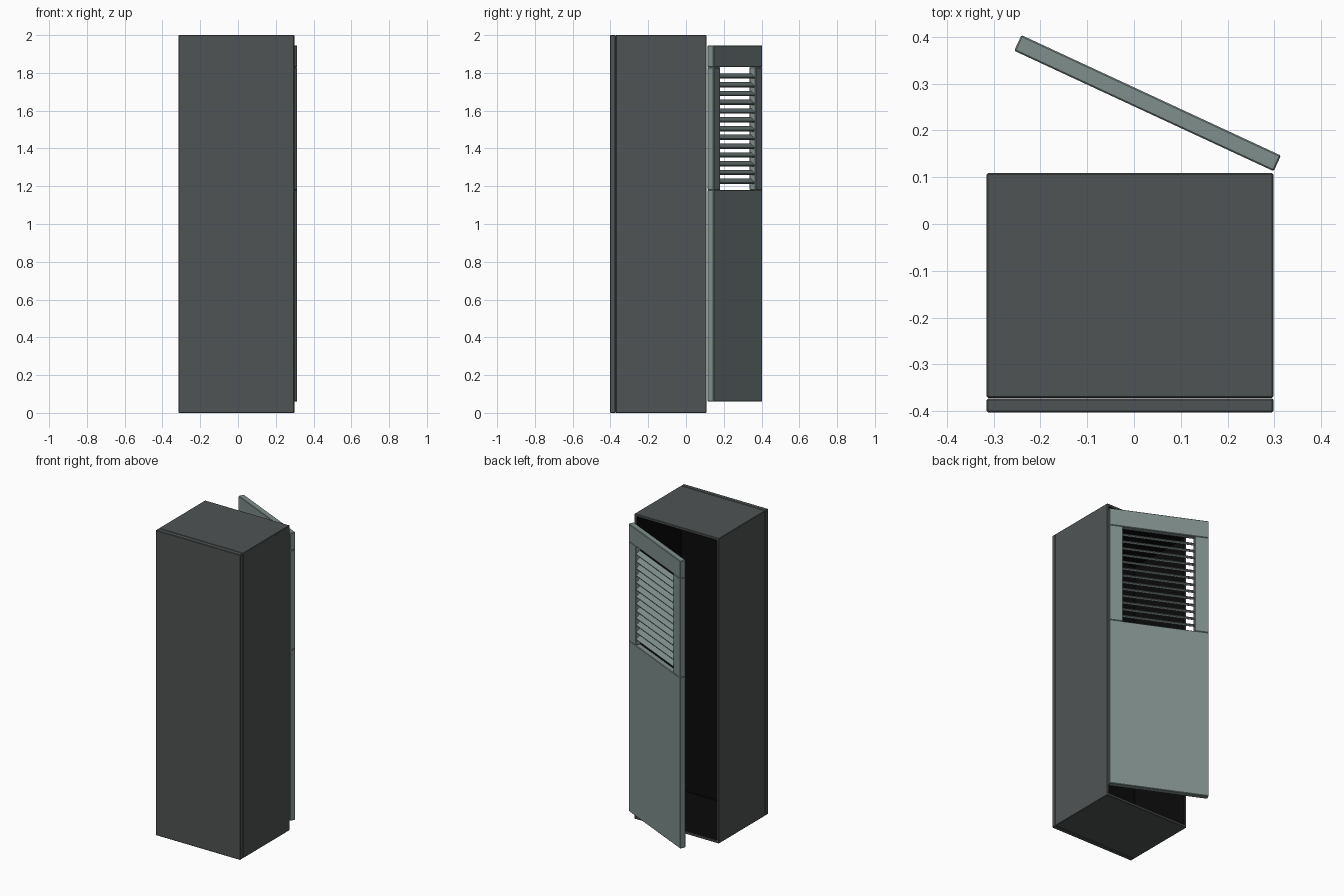
import bpy, bmesh, math
from mathutils import Matrix, Vector

if "Cube" in bpy.data.objects:
    bpy.data.objects.remove(bpy.data.objects["Cube"], do_unlink=True)


def material(name, rgb):
    m = bpy.data.materials.new(name)
    m.use_nodes = True
    m.diffuse_color = (*rgb, 1)
    m.node_tree.nodes["Principled BSDF"].inputs["Base Color"].default_value = (*rgb, 1)
    return m


charcoal = material("charcoal metal", (0.08, 0.088, 0.088))
black = material("black interior", (0.003, 0.003, 0.003))
grey_green = material("grey green paint", (0.21, 0.272, 0.262))


def box(name, lo, hi, mat, bevel=0.003, matrix=None):
    """Bevelled box between two corners, optionally placed by a matrix."""
    lo, hi = Vector(lo), Vector(hi)
    mesh = bpy.data.meshes.new(name)
    bm = bmesh.new()
    bmesh.ops.create_cube(bm, size=1)
    bmesh.ops.scale(bm, vec=hi - lo, verts=bm.verts)
    bmesh.ops.translate(bm, vec=(lo + hi) / 2, verts=bm.verts)
    bm.to_mesh(mesh)
    bm.free()
    mesh.materials.append(mat)
    ob = bpy.data.objects.new(name, mesh)
    bpy.context.collection.objects.link(ob)
    if matrix:
        ob.matrix_world = matrix
    if bevel:
        mod = ob.modifiers.new("edge bevel", "BEVEL")
        mod.width = bevel
        mod.segments = 1
    return ob


# Cabinet: closing panel and hollow shell open toward +y
X0, X1 = -0.315, 0.298
box("cabinet_panel", (X0, -0.403, 0), (X1, -0.373, 2), charcoal)
shell = box("cabinet_shell", (X0, -0.372, 0), (X1, 0.109, 2), charcoal)
shell.data.materials.append(black)
bm = bmesh.new()
bm.from_mesh(shell.data)
mouth = max(bm.faces, key=lambda f: f.calc_center_median().y)
bmesh.ops.inset_region(bm, faces=[mouth], thickness=0.024)
well = bmesh.ops.extrude_face_region(bm, geom=[mouth])["geom"]
floor = [f for f in well if isinstance(f, bmesh.types.BMFace)]
bmesh.ops.translate(bm, vec=(0, -0.46, 0), verts=floor[0].verts)
if mouth.is_valid and mouth not in floor:
    bm.faces.remove(mouth)
for face in {f for v in floor[0].verts for f in v.link_faces}:
    face.material_index = 1
bmesh.ops.recalc_face_normals(bm, faces=bm.faces)
bm.to_mesh(shell.data)
bm.free()

# Door: built around its own centre line, then swung open
W, T = 0.306, 0.0185
STILE = 0.222
LOW, MID, HIGH, TOP = 0.06, 1.18, 1.83, 1.945
door = Matrix.Translation((0.029, 0.2585, 0)) @ Matrix.Rotation(math.radians(-24.9), 4, "Z")
box("door_lower_panel", (-W, -T, LOW), (W, T, MID), grey_green, matrix=door)
box("door_top_rail", (-W, -T, HIGH), (W, T, TOP), grey_green, matrix=door)
for side, name in ((-1, "right"), (1, "left")):
    a, b = sorted((side * STILE, side * W))
    box(f"door_{name}_stile", (a, -T, MID), (b, T, HIGH), grey_green, matrix=door)

# Louvre slats, outer edge tilted down
COUNT = 13
pitch = (HIGH - MID) / (COUNT + 1)
for i in range(COUNT):
    place = door @ Matrix.Translation((0, 0, MID + pitch * (i + 1))) @ Matrix.Rotation(math.radians(-42), 4, "X")
    box(f"louvre_slat_{i + 1}", (-STILE, -0.017, -0.005), (STILE, 0.017, 0.005),
        grey_green, bevel=0.0015, matrix=place)
